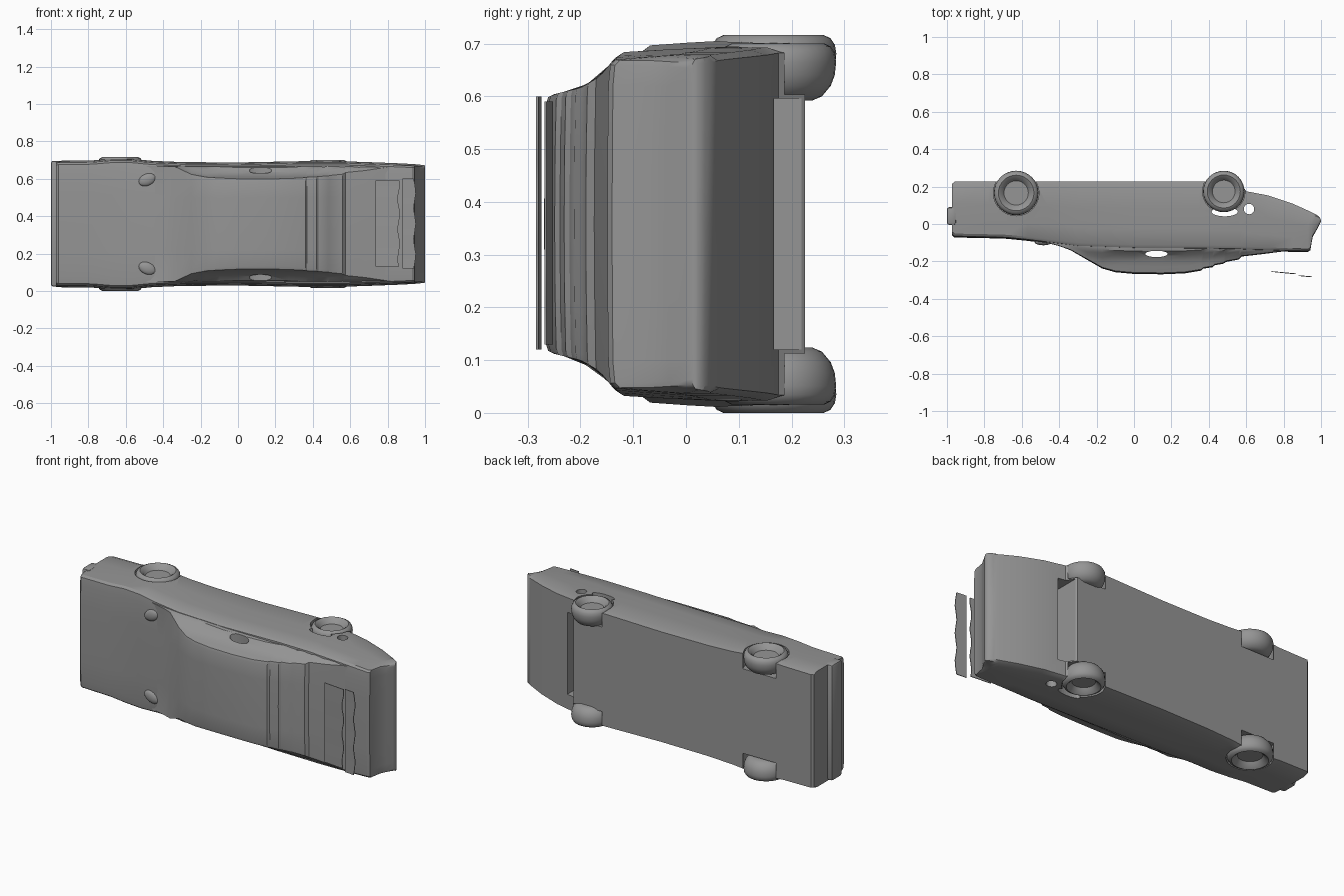
import bpy, bmesh, math
from mathutils import Matrix

if "Cube" in bpy.data.objects:
    bpy.data.objects.remove(bpy.data.objects["Cube"])

ZC = 0.358  # mid-plane of the car, which lies on its side (car up = -y)
GREY = bpy.data.materials.new("dark_grey")
GREY.diffuse_color = (0.3, 0.3, 0.3, 1)
GREY.use_nodes = True
GREY.node_tree.nodes["Principled BSDF"].inputs["Base Color"].default_value = GREY.diffuse_color


def make(name, bm, smooth=True):
    bmesh.ops.recalc_face_normals(bm, faces=bm.faces[:])
    me = bpy.data.meshes.new(name)
    bm.to_mesh(me)
    bm.free()
    me.materials.append(GREY)
    ob = bpy.data.objects.new(name, me)
    bpy.context.collection.objects.link(ob)
    if smooth:
        bpy.ops.object.select_all(action='DESELECT')
        ob.select_set(True)
        bpy.context.view_layer.objects.active = ob
        bpy.ops.object.shade_smooth_by_angle(angle=math.radians(32))
    return ob


def loft(name, rings):
    bm = bmesh.new()
    vs = [[bm.verts.new(p) for p in r] for r in rings]
    n = len(vs[0])
    for a, b in zip(vs, vs[1:]):
        for i in range(n):
            j = (i + 1) % n
            bm.faces.new((a[i], a[j], b[j], b[i]))
    bm.faces.new(vs[0])
    bm.faces.new(vs[-1])
    return make(name, bm)


def mirrored(x, half):
    """Full ring from half-section points (half width, y)."""
    left = [(x, y, ZC - w) for w, y in reversed(half) if w > 0]
    return [(x, y, ZC + w) for w, y in half] + left


def box(name, x0, x1, y0, y1, z0, z1, bevel=0):
    bm = bmesh.new()
    m = Matrix.Translation(((x0 + x1) / 2, (y0 + y1) / 2, (z0 + z1) / 2)) @ \
        Matrix.Diagonal((x1 - x0, y1 - y0, z1 - z0, 1))
    bmesh.ops.create_cube(bm, size=1, matrix=m)
    if bevel:
        bmesh.ops.bevel(bm, geom=bm.edges[:], offset=bevel, segments=2,
                        affect='EDGES', profile=0.5)
    return make(name, bm, bool(bevel))


def cylinder(name, x, y, z0, z1, rx, ry):
    bm = bmesh.new()
    m = Matrix.Translation((x, y, (z0 + z1) / 2)) @ Matrix.Diagonal((rx, ry, z1 - z0, 1))
    bmesh.ops.create_cone(bm, cap_ends=True, segments=32, radius1=1, radius2=1,
                          depth=1, matrix=m)
    return make(name, bm, False)


def cut(target, cutter):
    mod = target.modifiers.new(cutter.name, 'BOOLEAN')
    mod.operation = 'DIFFERENCE'
    mod.solver = 'EXACT'
    mod.object = cutter
    cutter.hide_render = True
    cutter.hide_set(True)


# Lower body: x, top y, bottom y, half width (bulging at the front wheels)
stations = [(-0.972, -0.062, 0.215, 0.336), (-0.96, -0.072, 0.226, 0.338),
            (-0.78, -0.076, 0.226, 0.340), (-0.68, -0.079, 0.226, 0.349),
            (-0.57, -0.090, 0.226, 0.349), (-0.46, -0.104, 0.226, 0.338),
            (-0.3, -0.125, 0.226, 0.331), (0.0, -0.136, 0.226, 0.329),
            (0.35, -0.138, 0.226, 0.336), (0.565, -0.142, 0.226, 0.336),
            (0.60, -0.143, 0.175, 0.334), (0.72, -0.146, 0.152, 0.330),
            (0.85, -0.149, 0.108, 0.325), (0.93, -0.149, 0.072, 0.321),
            (0.943, -0.140, 0.066, 0.320), (0.955, -0.07, 0.060, 0.319),
            (0.975, -0.035, 0.050, 0.317), (0.993, 0.0, 0.036, 0.315),
            (1.0, 0.012, 0.022, 0.313)]
SECTION = [(0, 0), (0.45, 0.002), (0.82, 0.008), (0.94, 0.025), (0.97, 0.07),
           (0.985, 0.3), (1, 0.6), (1, 0.9), (0.97, 1), (0, 1)]
body = loft("lower_body", [mirrored(x, [(w * hw, t + f * (b - t)) for w, f in SECTION])
                           for x, t, b, hw in stations])

# Cabin with stepped rear louvres: x, roof y
roof = [(-0.5, -0.092), (-0.4, -0.118), (-0.34, -0.14), (-0.25, -0.192),
        (-0.17, -0.238), (-0.1, -0.258), (0.0, -0.267), (0.15, -0.269),
        (0.27, -0.264), (0.36, -0.249), (0.37, -0.239), (0.42, -0.231),
        (0.43, -0.221), (0.48, -0.212), (0.49, -0.203), (0.56, -0.19),
        (0.575, -0.174), (0.68, -0.162), (0.82, -0.144)]


def cabin_width(y):
    table = [(-0.27, 0.24), (-0.25, 0.25), (-0.2, 0.262), (-0.165, 0.282),
             (-0.14, 0.312), (-0.08, 0.314)]
    for (y0, w0), (y1, w1) in zip(table, table[1:]):
        if y <= y1:
            return w0 + (w1 - w0) * max(0, y - y0) / (y1 - y0)
    return 0.31


def cabin_half(top):
    base = -0.07
    pts = [(0, top), (0.14, top + 0.001), (cabin_width(top) - 0.015, top + 0.003)]
    for f in (0.04, 0.2, 0.35, 0.5, 0.62, 0.75, 1):
        y = top + f * (base - top)
        pts.append((cabin_width(y) - 0.004, y))
    return pts + [(0, base)]


cabin = loft("cabin", [mirrored(x, cabin_half(y)) for x, y in roof])
cut(cabin, cylinder("window_slit_cutter", 0.12, -0.16, -0.2, 0.9, 0.06, 0.017))

# Front bumper
box("front_bumper", -1.0, -0.95, -0.005, 0.09, 0.024, 0.696, 0.012)

# Wheels: rounded dished lathe profile (radius, depth from the outer face)
TYRE = [(0.025, 0.03), (0.065, 0.03), (0.08, 0.01), (0.095, 0.0), (0.108, 0.006),
        (0.116, 0.018), (0.119, 0.035), (0.116, 0.06), (0.108, 0.08),
        (0.09, 0.1), (0.07, 0.108), (0.03, 0.108)]
SEG = 32
for end, wx, wy, k, inset in (("front", -0.63, 0.166, 1, 0.0),
                              ("rear", 0.48, 0.174, 0.93, 0.016)):
    for side, s in (("left", -1), ("right", 1)):
        face = ZC + s * (ZC - inset)
        rings = [[(wx + k * r * math.cos(2 * math.pi * i / SEG),
                   wy + k * r * math.sin(2 * math.pi * i / SEG),
                   face - s * d) for i in range(SEG)] for r, d in TYRE]
        loft(f"{end}_wheel_{side}", rings)
        # Wheel arch recess
        z0, z1 = sorted((face + s * 0.1, ZC + s * 0.245))
        cut(body, cylinder(f"{end}_arch_cutter_{side}", wx, wy, z0, z1,
                           k * 0.122, k * 0.122))

# Gap under the tail and holes through the sides
cut(body, box("tail_gap_cutter", 0.57, 0.645, 0.07, 0.3, 0.12, 0.596))
cut(body, cylinder("side_hole_cutter", 0.615, 0.08, -0.2, 0.9, 0.028, 0.028))
cut(body, cylinder("arch_slit_cutter", 0.485, 0.065, -0.2, 0.9, 0.07, 0.024))


# Rear wing: two thin floating plates
def plate(name, x0, y0, x1, y1, z0, z1, phase):
    rings, n = [], 12
    for i in range(n + 1):
        z = z0 + (z1 - z0) * i / n
        w = 0.006 * math.sin(i * 1.5 + phase)
        rings.append([(x0, y0, z), (x1 - w, y1, z),
                      (x1 - w, y1 + 0.004, z), (x0, y0 + 0.004, z)])
    loft(name, rings)


plate("wing_plate_front", 0.735, -0.256, 0.86, -0.268, 0.13, 0.59, 0)
plate("wing_plate_rear", 0.88, -0.278, 0.945, -0.284, 0.12, 0.60, 2)

# Low mirror bumps on the bonnet
for side, s in (("left", -1), ("right", 1)):
    bm = bmesh.new()
    m = Matrix.Translation((-0.485, -0.098, ZC + s * 0.237)) @ \
        Matrix.Rotation(-s * 0.4, 4, 'Y') @ Matrix.Diagonal((0.048, 0.016, 0.032, 1))
    bmesh.ops.create_uvsphere(bm, u_segments=16, v_segments=10, radius=1, matrix=m)
    make(f"mirror_{side}", bm)
